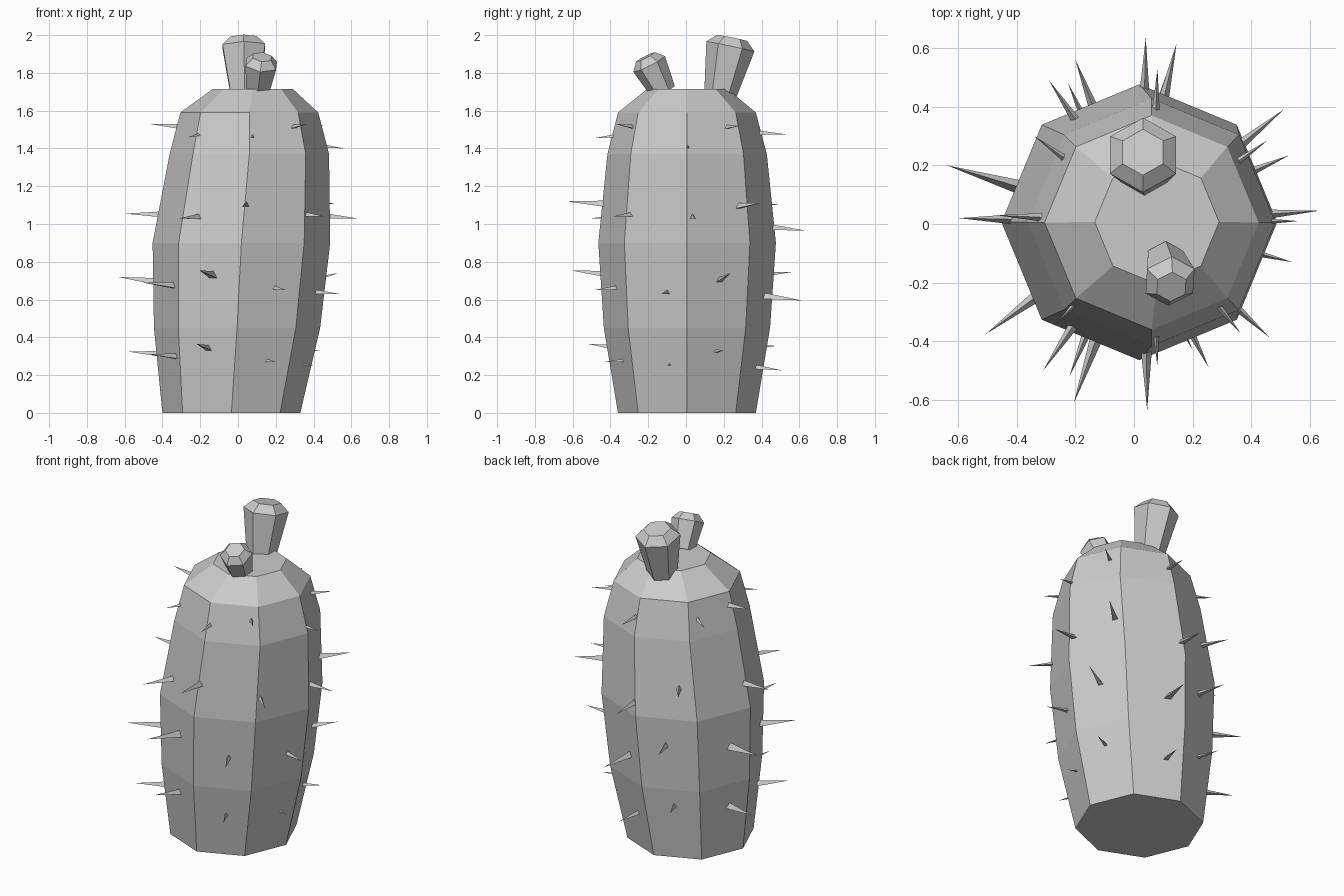
import bpy, bmesh
from math import cos, sin, pi
from mathutils import Vector


def finish(name, bm):
    bmesh.ops.recalc_face_normals(bm, faces=bm.faces)
    mesh = bpy.data.meshes.new(name)
    bm.to_mesh(mesh)
    bm.free()
    obj = bpy.data.objects.new(name, mesh)
    bpy.context.collection.objects.link(obj)
    return obj


def loft(bm, rings, sides, axis=Vector((0, 0, 1))):
    """Skin rings of (centre, radius), perpendicular to axis; radius 0 makes a tip."""
    axis = axis.normalized()
    ref = Vector((0, 1, 0)) if abs(axis.z) > 0.5 else Vector((0, 0, 1))
    v = (ref - axis * ref.dot(axis)).normalized()
    u = v.cross(axis)
    loops = []
    for c, r in rings:
        c = Vector(c)
        if r == 0:
            loops.append([bm.verts.new(c)] * sides)
        else:
            loops.append([bm.verts.new(c + r * (v * cos(2 * pi * i / sides) + u * sin(2 * pi * i / sides)))
                          for i in range(sides)])
    for a, b in zip(loops, loops[1:]):
        for i in range(sides):
            j = (i + 1) % sides
            quad = [a[i], a[j], b[j], b[i]]
            bm.faces.new(list(dict.fromkeys(quad)))
    bm.faces.new(loops[0])
    if rings[-1][1] > 0:
        bm.faces.new(loops[-1])


# Leaning eight-sided trunk
TRUNK = [((-0.035, 0.005, 0), 0.365), ((-0.005, 0.005, 0.45), 0.44),
         ((0.018, 0.006, 0.9), 0.47), ((0.06, 0.006, 1.37), 0.422),
         ((0.06, 0.005, 1.59), 0.365), ((0.078, 0.007, 1.715), 0.212)]
bm = bmesh.new()
loft(bm, TRUNK, 8)
finish("trunk", bm)


# Six-sided buds on top, each tilted along its own axis
def bud(name, base, shoulder, cap_height, radii):
    base, shoulder = Vector(base), Vector(shoulder)
    axis = (shoulder - base).normalized()
    bm = bmesh.new()
    loft(bm, [(base, radii[0]), (shoulder, radii[1]),
              (shoulder + axis * cap_height, radii[2])], 6, axis)
    finish(name, bm)


bud("large_bud", (0.036, 0.18, 1.68), (0.031, 0.235, 1.94), 0.047, (0.085, 0.13, 0.08))
bud("small_bud", (0.105, -0.12, 1.70), (0.123, -0.195, 1.847), 0.042, (0.068, 0.094, 0.056))

# Spines: tip x, y, z and base z, in four rows of eight
SPINES = [
    (-0.585, 0.18, 0.325, 0.305), (-0.47, -0.35, 0.31, 0.295),
    (-0.22, -0.52, 0.365, 0.34), (0.2, -0.43, 0.27, 0.275),
    (0.41, -0.10, 0.25, 0.255), (0.44, 0.2, 0.33, 0.325),
    (0.11, 0.51, 0.225, 0.24), (-0.225, 0.48, 0.355, 0.345),

    (-0.637, 0.2, 0.72, 0.685), (-0.505, -0.375, 0.69, 0.67),
    (-0.205, -0.61, 0.755, 0.725), (0.255, -0.49, 0.65, 0.66),
    (0.54, -0.13, 0.63, 0.638), (0.53, 0.235, 0.74, 0.70),
    (0.145, 0.615, 0.595, 0.615), (-0.2, 0.56, 0.745, 0.73),

    (-0.598, 0.02, 1.055, 1.045), (-0.31, -0.5, 1.03, 1.035),
    (0.045, -0.635, 1.12, 1.10), (0.46, -0.385, 1.04, 1.05),
    (0.63, 0.045, 1.03, 1.04), (0.51, 0.39, 1.11, 1.09),
    (0.04, 0.635, 0.965, 0.98), (-0.29, 0.49, 1.105, 1.09),

    (-0.47, 0.03, 1.53, 1.51), (-0.265, -0.34, 1.46, 1.475),
    (0.08, -0.485, 1.455, 1.465), (0.365, -0.375, 1.53, 1.51),
    (0.56, 0.01, 1.40, 1.412), (0.455, 0.285, 1.52, 1.51),
    (0.08, 0.53, 1.475, 1.48), (-0.34, 0.3, 1.48, 1.485),
]


def trunk_at(z):
    for (c0, r0), (c1, r1) in zip(TRUNK, TRUNK[1:]):
        if z <= c1[2]:
            t = (z - c0[2]) / (c1[2] - c0[2])
            return Vector(c0).lerp(Vector(c1), t), r0 + (r1 - r0) * t


bm = bmesh.new()
for x, y, z, bz in SPINES:
    tip = Vector((x, y, z))
    centre, r = trunk_at(bz)
    out = Vector((x - centre.x, y - centre.y, 0)).normalized()
    base = centre + out * r * 0.91
    axis = tip - base
    loft(bm, [(base, 0.105 * axis.length), (tip, 0)], 3, axis)
finish("spines", bm)
